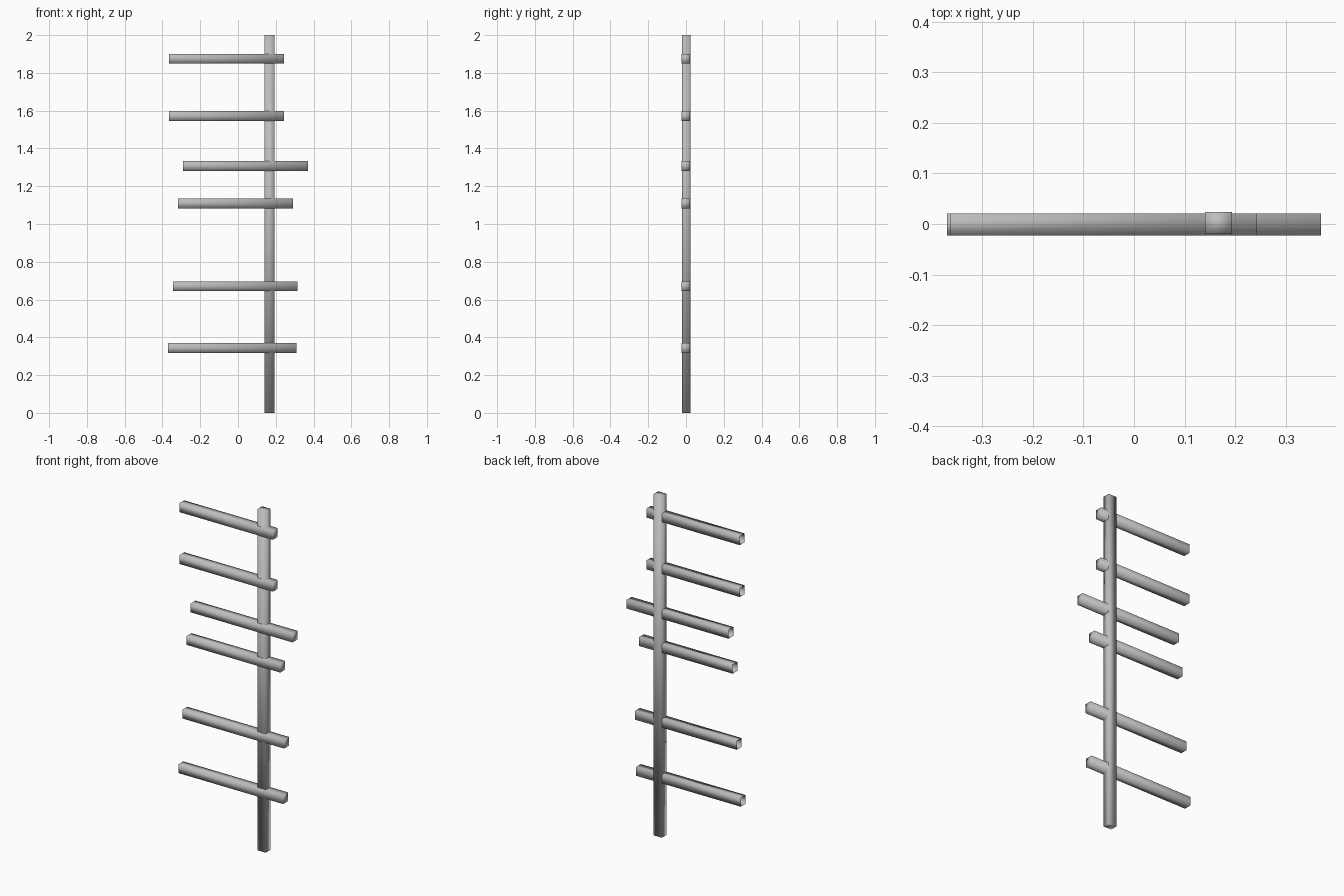
import bpy
import bmesh

cube = bpy.data.objects.get("Cube")
if cube:
    bpy.data.objects.remove(cube, do_unlink=True)

grey = bpy.data.materials.new("light_grey")
grey.use_nodes = True
colour = (0.51, 0.51, 0.51, 1)
grey.diffuse_color = colour
grey.node_tree.nodes["Principled BSDF"].inputs["Base Color"].default_value = colour


def bar(name, low, high, open_end=False):
    """Softly shaded square bar between two corners, optionally open at -x."""
    bm = bmesh.new()
    bmesh.ops.create_cube(bm, size=1)
    for v in bm.verts:
        v.co = [h if c > 0 else l for c, l, h in zip(v.co, low, high)]
    bm.normal_update()
    if open_end:
        ends = [f for f in bm.faces if f.normal.x < -0.9]
        bmesh.ops.delete(bm, geom=ends, context="FACES_ONLY")
    for f in bm.faces:
        f.smooth = True
    mesh = bpy.data.meshes.new(name)
    bm.to_mesh(mesh)
    bm.free()
    mesh.materials.append(grey)
    obj = bpy.data.objects.new(name, mesh)
    bpy.context.collection.objects.link(obj)


# Upright post
bar("post", (0.14, -0.02, 0), (0.194, 0.024, 2))

# Rungs from bottom to top: left end, right end, centre height
rungs = [(-0.37, 0.309, 0.343), (-0.344, 0.315, 0.67), (-0.317, 0.29, 1.109),
         (-0.291, 0.37, 1.307), (-0.364, 0.243, 1.571), (-0.364, 0.243, 1.875)]
for i, (x0, x1, z) in enumerate(rungs, 1):
    bar(f"rung_{i}", (x0, -0.023, z - 0.026), (x1, 0.021, z + 0.026), open_end=True)
